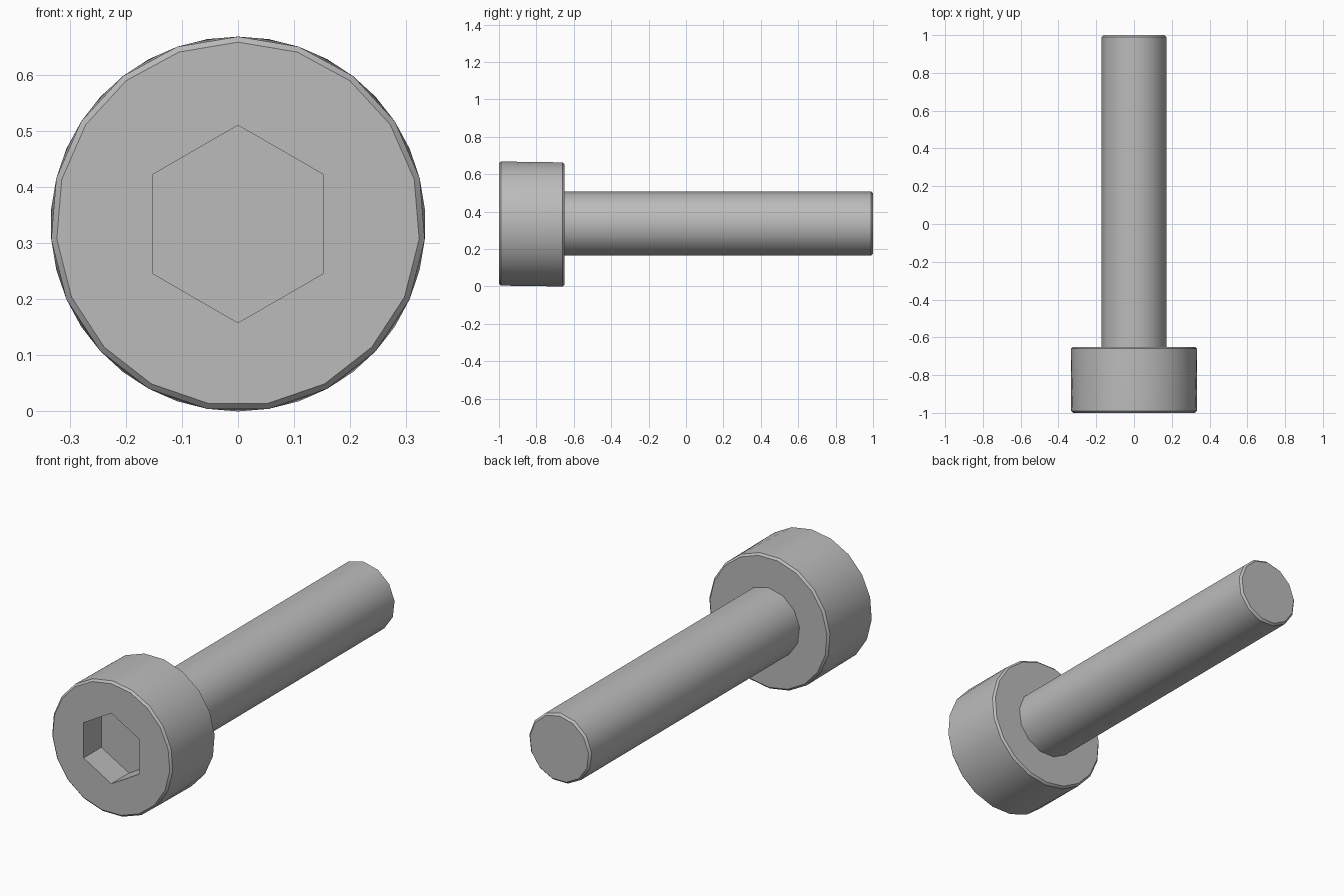
import bpy, bmesh
from math import sin, cos, tau, radians

if "Cube" in bpy.data.objects:
    bpy.data.objects.remove(bpy.data.objects["Cube"], do_unlink=True)

AXIS_Z = 0.334          # height of the bolt's axis
HEAD_R, SHAFT_R, HEX_R = 0.334, 0.173, 0.176
HEAD_BACK, CHAMFER, SOCKET_DEPTH = -0.65, 0.01, 0.14

steel = bpy.data.materials.new("steel_grey")
steel.use_nodes = True
grey = (0.5, 0.5, 0.5, 1)
steel.diffuse_color = grey
steel.node_tree.nodes["Principled BSDF"].inputs["Base Color"].default_value = grey


def ring(bm, sides, radius, y, turn=0.0):
    """Polygon of vertices round the axis; turn is in steps from straight up."""
    angles = [(i + turn) * tau / sides for i in range(sides)]
    return [bm.verts.new((radius * sin(a), y, AXIS_Z + radius * cos(a))) for a in angles]


def bridge(bm, a, b, twisted=False):
    """Wall between two rings; a half-step twist gives alternating triangles."""
    n = len(a)
    for i in range(n):
        j = (i + 1) % n
        if twisted:
            bm.faces.new((a[i], a[j], b[i]))
            bm.faces.new((a[j], b[j], b[i]))
        else:
            bm.faces.new((a[i], a[j], b[j], b[i]))


def loop_edges(bm, verts):
    pairs = zip(verts, verts[1:] + verts[:1])
    return [bm.edges.get(p) for p in pairs]


def finish(bm, name):
    bmesh.ops.recalc_face_normals(bm, faces=bm.faces)
    mesh = bpy.data.meshes.new(name)
    bm.to_mesh(mesh)
    bm.free()
    mesh.materials.append(steel)
    obj = bpy.data.objects.new(name, mesh)
    bpy.context.collection.objects.link(obj)
    bpy.ops.object.select_all(action='DESELECT')
    obj.select_set(True)
    bpy.context.view_layer.objects.active = obj
    bpy.ops.object.shade_smooth_by_angle(angle=radians(30))


# Head: chamfered cylinder whose back rim is turned half a step
bm = bmesh.new()
sides = 19
front = ring(bm, sides, HEAD_R - CHAMFER, -1)
front_rim = ring(bm, sides, HEAD_R, -1 + CHAMFER)
back_rim = ring(bm, sides, HEAD_R, HEAD_BACK - CHAMFER, 0.5)
back = ring(bm, sides, HEAD_R - CHAMFER, HEAD_BACK, 0.5)
bridge(bm, front, front_rim)
bridge(bm, front_rim, back_rim, twisted=True)
bridge(bm, back_rim, back)
bm.faces.new(back)

# Hexagonal socket, with the front face filled around it
mouth = ring(bm, 6, HEX_R, -1)
floor = ring(bm, 6, HEX_R, -1 + SOCKET_DEPTH)
bridge(bm, mouth, floor)
bm.faces.new(floor)
bmesh.ops.triangle_fill(bm, use_beauty=True, normal=(0, -1, 0),
                        edges=loop_edges(bm, front) + loop_edges(bm, mouth))
finish(bm, "socket_head")

# Shaft: plain rod with a chamfered tip
bm = bmesh.new()
sides = 13
base = ring(bm, sides, SHAFT_R, HEAD_BACK - CHAMFER)
tip_rim = ring(bm, sides, SHAFT_R, 1 - CHAMFER)
tip = ring(bm, sides, SHAFT_R - CHAMFER, 1)
bridge(bm, base, tip_rim)
bridge(bm, tip_rim, tip)
bm.faces.new(tip)
bm.faces.new(base)
finish(bm, "shaft")
